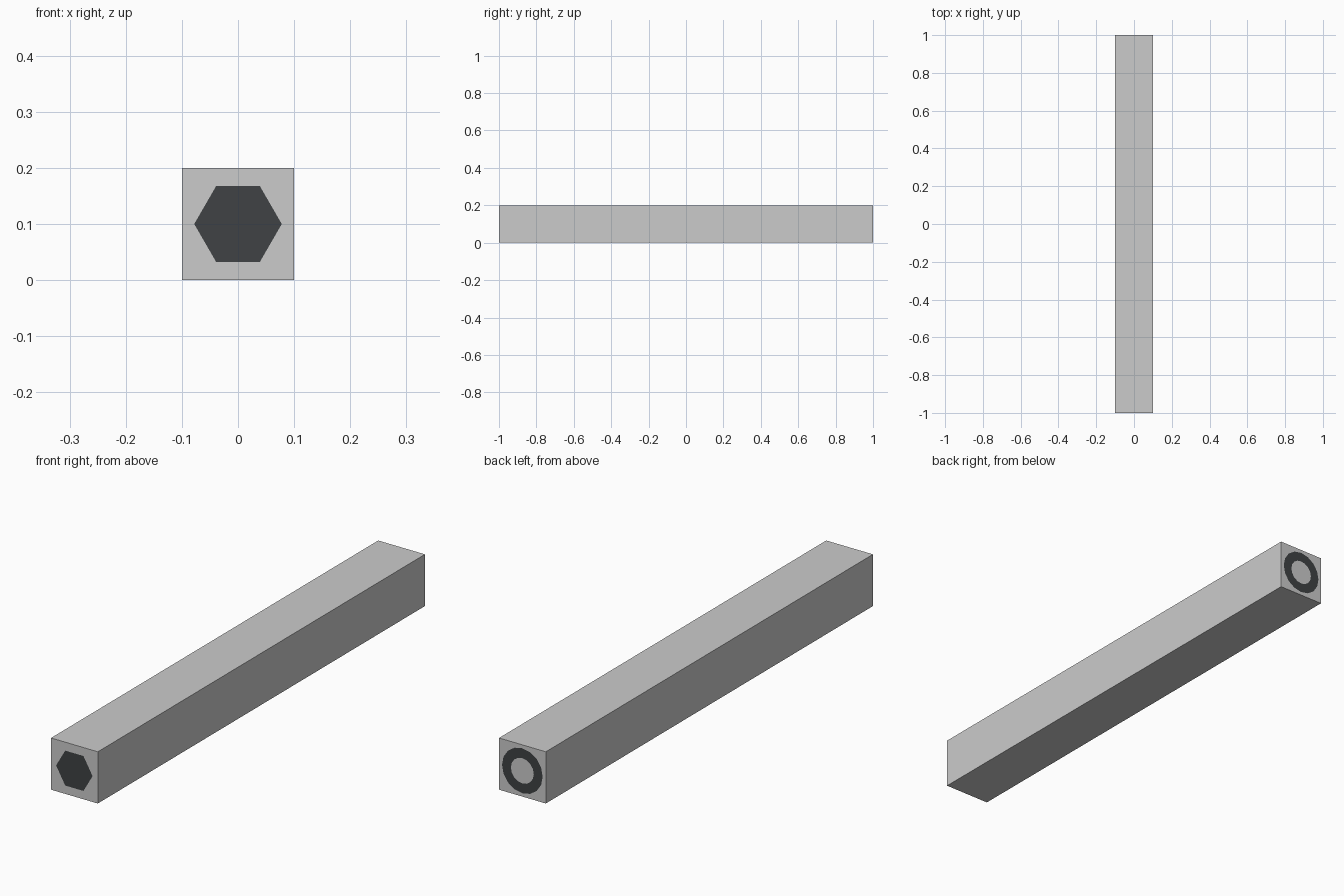
import bpy, bmesh
from math import cos, sin, pi

if "Cube" in bpy.data.objects:
    bpy.data.objects.remove(bpy.data.objects["Cube"])

dark = bpy.data.materials.new("dark_grey")
dark.diffuse_color = (0.05, 0.055, 0.058, 1)
dark.use_nodes = True
dark.node_tree.nodes["Principled BSDF"].inputs["Base Color"].default_value = dark.diffuse_color


def add_object(name, bm, mat=None):
    me = bpy.data.meshes.new(name)
    bm.to_mesh(me)
    bm.free()
    ob = bpy.data.objects.new(name, me)
    bpy.context.collection.objects.link(ob)
    if mat:
        me.materials.append(mat)
    return ob


def loop(bm, sides, radius, y):
    # regular polygon facing along y, centred on the bar's axis
    return [bm.verts.new((radius * cos(2 * pi * i / sides), y,
                          0.1 + radius * sin(2 * pi * i / sides)))
            for i in range(sides)]


# square bar
bm = bmesh.new()
bmesh.ops.create_cube(bm, size=1)
for v in bm.verts:
    v.co = (v.co.x * 0.2, v.co.y * 1.999, v.co.z * 0.2 + 0.1)
add_object("square_bar", bm)

# flat dark hexagon on the front end
bm = bmesh.new()
bm.faces.new(loop(bm, 6, 0.078, -1.0))
add_object("front_hexagon", bm, dark)

# flat dark ring on the back end
bm = bmesh.new()
N = 16
outer, inner = loop(bm, N, 0.087, 1.0), loop(bm, N, 0.049, 1.0)
for i in range(N):
    j = (i + 1) % N
    bm.faces.new((outer[i], inner[i], inner[j], outer[j]))
add_object("back_ring", bm, dark)

# make both end marks face outward
for name, sign in (("front_hexagon", -1), ("back_ring", 1)):
    me = bpy.data.objects[name].data
    if me.polygons[0].normal.y * sign < 0:
        me.flip_normals()
